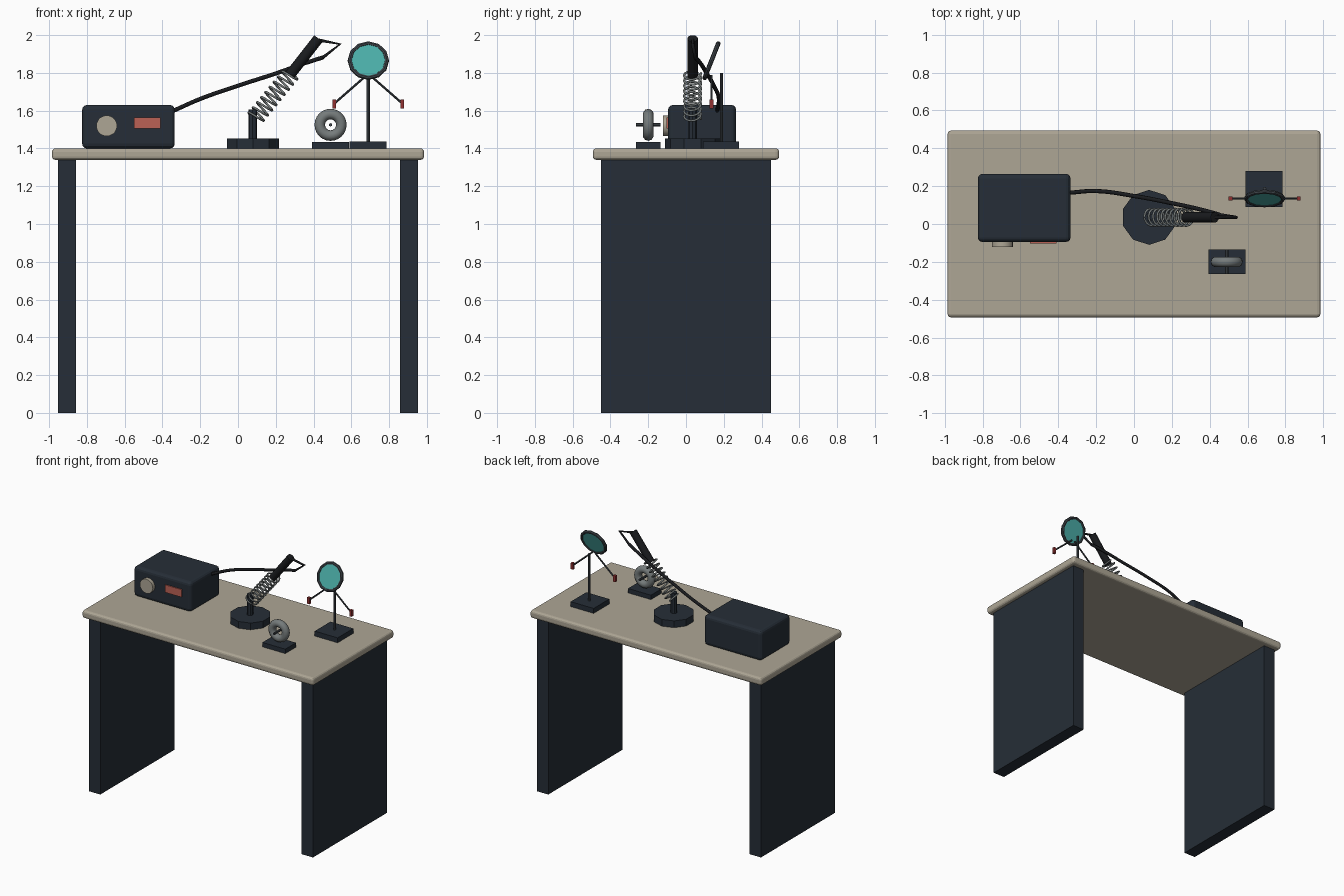
import bpy, math
from mathutils import Vector

if "Cube" in bpy.data.objects:
    bpy.data.objects.remove(bpy.data.objects["Cube"])


def material(name, rgb):
    m = bpy.data.materials.new(name)
    m.diffuse_color = (*rgb, 1)
    m.use_nodes = True
    m.node_tree.nodes["Principled BSDF"].inputs["Base Color"].default_value = m.diffuse_color
    return m


TAN = material("tan", (0.42, 0.38, 0.30))
DARK = material("dark_blue", (0.019, 0.027, 0.038))
BLACK = material("black", (0.010, 0.011, 0.013))
STEEL = material("steel", (0.18, 0.20, 0.20))
GUNMETAL = material("gunmetal", (0.05, 0.06, 0.07))
TEAL = material("teal", (0.07, 0.42, 0.39))
RED = material("red", (0.50, 0.12, 0.09))
DEEP_RED = material("deep_red", (0.28, 0.03, 0.03))


def finish(name, mat, bevel=0, smooth=False):
    o = bpy.context.object
    o.name = name
    o.data.materials.append(mat)
    if bevel:
        b = o.modifiers.new("bevel", 'BEVEL')
        b.width, b.segments = bevel, 3
    if smooth:
        bpy.ops.object.shade_smooth_by_angle(angle=math.radians(40))
    return o


def box(name, lo, hi, mat, bevel=0):
    lo, hi = Vector(lo), Vector(hi)
    bpy.ops.mesh.primitive_cube_add(size=1, location=(lo + hi) / 2)
    bpy.context.object.scale = hi - lo
    bpy.ops.object.transform_apply(location=False, rotation=False, scale=True)
    return finish(name, mat, bevel)


def rod(name, a, b, r, mat, sides=12, bevel=0, smooth=True):
    a, b = Vector(a), Vector(b)
    bpy.ops.mesh.primitive_cylinder_add(vertices=sides, radius=r, depth=(b - a).length,
                                        location=(a + b) / 2)
    d = b - a
    if abs(d.x) + abs(d.y) > 1e-5:
        bpy.context.object.rotation_euler = d.to_track_quat('Z', 'Y').to_euler()
    return finish(name, mat, bevel, smooth)


def tube(name, points, r, mat, kind='POLY'):
    c = bpy.data.curves.new(name, 'CURVE')
    c.dimensions = '3D'
    c.bevel_depth, c.bevel_resolution, c.use_fill_caps = r, 2, True
    s = c.splines.new(kind)
    n = len(points) - 1
    if kind == 'BEZIER':
        s.bezier_points.add(n)
        for p, co in zip(s.bezier_points, points):
            p.co = co
            p.handle_left_type = p.handle_right_type = 'AUTO'
    else:
        s.points.add(n)
        for p, co in zip(s.points, points):
            p.co = (*co, 1)
    o = bpy.data.objects.new(name, c)
    bpy.context.collection.objects.link(o)
    c.materials.append(mat)
    return o


# Bench
box("bench_top", (-0.985, -0.493, 1.34), (0.985, 0.493, 1.40), TAN, 0.018)
for side, sx in (("left", -1), ("right", 1)):
    x0, x1 = sorted((sx * 0.857, sx * 0.953))
    box(side + "_bench_leg", (x0, -0.45, 0), (x1, 0.45, 1.345), DARK)

# Power station with dial and display
box("station_body", (-0.825, -0.095, 1.40), (-0.335, 0.265, 1.63), DARK, 0.025)
rod("station_dial", (-0.695, -0.08, 1.52), (-0.695, -0.122, 1.52), 0.055, TAN, 20)
box("station_display", (-0.55, -0.103, 1.505), (-0.41, -0.08, 1.563), RED)

# Iron holder: base, post, spring
Y = 0.035
rod("holder_base", (0.08, Y, 1.40), (0.08, Y, 1.452), 0.145, DARK, 10, smooth=False)
rod("holder_post", (0.078, Y, 1.45), (0.078, Y, 1.607), 0.023, DARK, 8, smooth=False)
start, end = Vector((0.085, Y, 1.555)), Vector((0.285, Y, 1.80))
axis = (end - start).normalized()
across = Vector((0, 1, 0))
up = axis.cross(across)
TURNS, STEPS = 9, 14
coil = []
for i in range(TURNS * STEPS + 1):
    a = 2 * math.pi * i / STEPS
    coil.append(start.lerp(end, i / (TURNS * STEPS))
                + 0.045 * (across * math.cos(a) + up * math.sin(a)))
tube("holder_spring", coil, 0.006, STEEL)

# Iron handle and cable
rod("iron_handle", (0.272, Y, 1.785), (0.426, Y, 1.982), 0.028, BLACK, 12)
tube("cable_loop", [(0.42, Y, 1.975), (0.54, Y, 1.952), (0.45, 0.05, 1.882)], 0.009, BLACK)
tube("cable", [(0.45, 0.05, 1.882), (0.35, 0.077, 1.85), (0.20, 0.11, 1.797),
               (0.0, 0.148, 1.732), (-0.2, 0.174, 1.662), (-0.345, 0.165, 1.598)],
     0.011, BLACK, 'BEZIER')

# Solder reel on its plate
box("reel_plate", (0.393, -0.265, 1.40), (0.588, -0.135, 1.434), DARK)
bpy.ops.mesh.primitive_torus_add(location=(0.49, -0.2, 1.525), rotation=(math.pi / 2, 0, 0),
                                 major_radius=0.057, minor_radius=0.028,
                                 major_segments=24, minor_segments=10)
finish("solder_reel", STEEL, smooth=True)
rod("reel_axle", (0.49, -0.265, 1.525), (0.49, -0.135, 1.525), 0.009, GUNMETAL, 8)

# Magnifier stand
box("magnifier_base", (0.59, 0.09, 1.40), (0.785, 0.28, 1.438), DARK)
rod("magnifier_pole", (0.69, 0.188, 1.43), (0.69, 0.188, 1.80), 0.009, GUNMETAL, 8)

# Tilted lens and frame
centre = Vector((0.69, 0.135, 1.865))
tilt = math.radians(21.5)
normal = Vector((0, -math.cos(tilt), math.sin(tilt)))
bpy.ops.mesh.primitive_torus_add(location=centre, rotation=normal.to_track_quat('Z', 'Y').to_euler(),
                                 major_radius=0.098, minor_radius=0.012,
                                 major_segments=12, minor_segments=8)
finish("lens_frame", GUNMETAL)
rod("lens", centre - normal * 0.006, centre + normal * 0.006, 0.092, TEAL, 20)

# Clip arms
for side, sx in (("left", -1), ("right", 1)):
    tip = 0.69 + sx * 0.18
    rod(side + "_clip_arm", (0.69 + sx * 0.012, 0.135, 1.785), (tip, 0.135, 1.638), 0.006, GUNMETAL, 8)
    box(side + "_clip", (tip - 0.01, 0.125, 1.612), (tip + 0.01, 0.145, 1.66), DEEP_RED)
